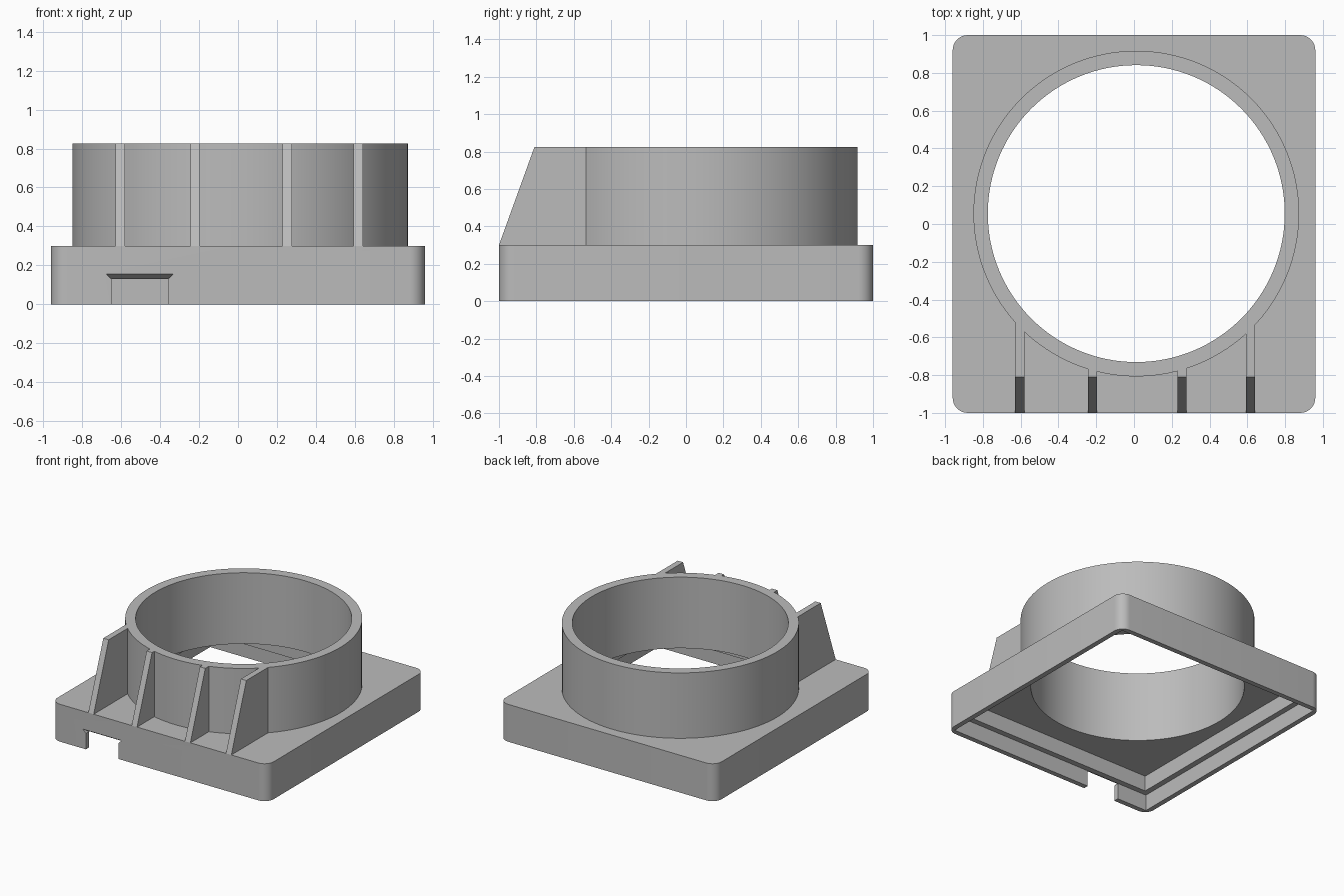
import bpy, bmesh, math

cube = bpy.data.objects.get("Cube")
if cube:
    bpy.data.objects.remove(cube)

grey = bpy.data.materials.new("plain grey")
grey.use_nodes = True
grey.diffuse_color = (0.5, 0.5, 0.5, 1)
grey.node_tree.nodes["Principled BSDF"].inputs["Base Color"].default_value = (0.5, 0.5, 0.5, 1)

HALF_X, HALF_Y, BASE_TOP, TOP = 0.96, 1.0, 0.3, 0.825
CX, CY, R_OUT, R_IN = 0.012, 0.055, 0.862, 0.786
SEGMENTS = 128


def make(name, bm):
    bmesh.ops.recalc_face_normals(bm, faces=bm.faces)
    mesh = bpy.data.meshes.new(name)
    bm.to_mesh(mesh)
    bm.free()
    mesh.materials.append(grey)
    obj = bpy.data.objects.new(name, mesh)
    bpy.context.collection.objects.link(obj)
    return obj


def prism(name, points, direction):
    """Extrude a closed outline of 3D points along a direction."""
    bm = bmesh.new()
    face = bm.faces.new([bm.verts.new(p) for p in points])
    ext = bmesh.ops.extrude_face_region(bm, geom=[face])["geom"]
    bmesh.ops.translate(bm, vec=direction,
                        verts=[g for g in ext if isinstance(g, bmesh.types.BMVert)])
    return make(name, bm)


def box(name, x0, x1, y0, y1, z0, z1):
    return prism(name, [(x0, y0, z0), (x1, y0, z0), (x1, y1, z0), (x0, y1, z0)],
                 (0, 0, z1 - z0))


def circle(radius, z):
    angles = [2 * math.pi * i / SEGMENTS for i in range(SEGMENTS)]
    return [(CX + radius * math.cos(a), CY + radius * math.sin(a), z) for a in angles]


def select(obj):
    bpy.ops.object.select_all(action='DESELECT')
    obj.select_set(True)
    bpy.context.view_layer.objects.active = obj


def cut(obj, cutter):
    cutter.hide_render = True
    mod = obj.modifiers.new("cut", 'BOOLEAN')
    mod.operation, mod.solver, mod.object = 'DIFFERENCE', 'EXACT', cutter
    select(obj)
    bpy.ops.object.modifier_apply(modifier=mod.name)
    bpy.data.objects.remove(cutter)


# Base plate with rounded vertical corners
corner = 0.08
outline = []
for q, (sx, sy) in enumerate([(1, 1), (-1, 1), (-1, -1), (1, -1)]):
    for i in range(9):
        a = math.pi / 2 * (q + i / 8)
        outline.append((sx * (HALF_X - corner) + corner * math.cos(a),
                        sy * (HALF_Y - corner) + corner * math.sin(a), 0))
base = prism("base", outline, (0, 0, BASE_TOP))

# Stepped recess underneath, and the round bore
for inset, height in [(0.04, 0.13), (0.085, 0.255)]:
    x, y = HALF_X - inset, HALF_Y - inset
    cut(base, box("recess_cutter", -x, x, -y, y, -0.1, height))
cut(base, prism("bore_cutter", circle(R_IN, -0.1), (0, 0, 1)))

# Cable notch in the front wall, with a flared upper lip
N0, N1, LEDGE = -0.65, -0.36, 0.13
cut(base, box("notch_cutter", N0, N1, -1.1, -0.93, -0.1, LEDGE))
bm = bmesh.new()
for y, z, flare in [(-1.01, LEDGE - 0.002, 0), (-0.96, LEDGE - 0.002, 0),
                    (-0.96, LEDGE, 0), (-1.0, 0.155, 0.027), (-1.01, 0.161, 0.033)]:
    for x in (N0 - flare, N1 + flare):
        bm.verts.new((x, y, z))
bmesh.ops.convex_hull(bm, input=bm.verts)
cut(base, make("lip_cutter", bm))

# Open collar
bm = bmesh.new()
loops = [[bm.verts.new(p) for p in circle(r, z)]
         for r, z in [(R_IN, BASE_TOP), (R_OUT, BASE_TOP), (R_OUT, TOP), (R_IN, TOP)]]
for k in range(4):
    a, b = loops[k], loops[(k + 1) % 4]
    for i in range(SEGMENTS):
        j = (i + 1) % SEGMENTS
        bm.faces.new((a[i], a[j], b[j], b[i]))
collar = make("collar", bm)

# Sloped ribs from the front edge to the collar
RIB = 0.048
for name, x, back in [("outer_rib_right", -0.605, -0.49), ("inner_rib_right", -0.22, -0.74),
                      ("inner_rib_left", 0.253, -0.74), ("outer_rib_left", 0.617, -0.49)]:
    x0 = x - RIB / 2
    prism(name, [(x0, -HALF_Y, BASE_TOP), (x0, back, BASE_TOP),
                 (x0, back, TOP), (x0, -0.81, TOP)], (RIB, 0, 0))

# Smooth the curved walls, keeping edges crisp
for obj in (base, collar):
    select(obj)
    bpy.ops.object.shade_smooth_by_angle(angle=math.radians(30))
